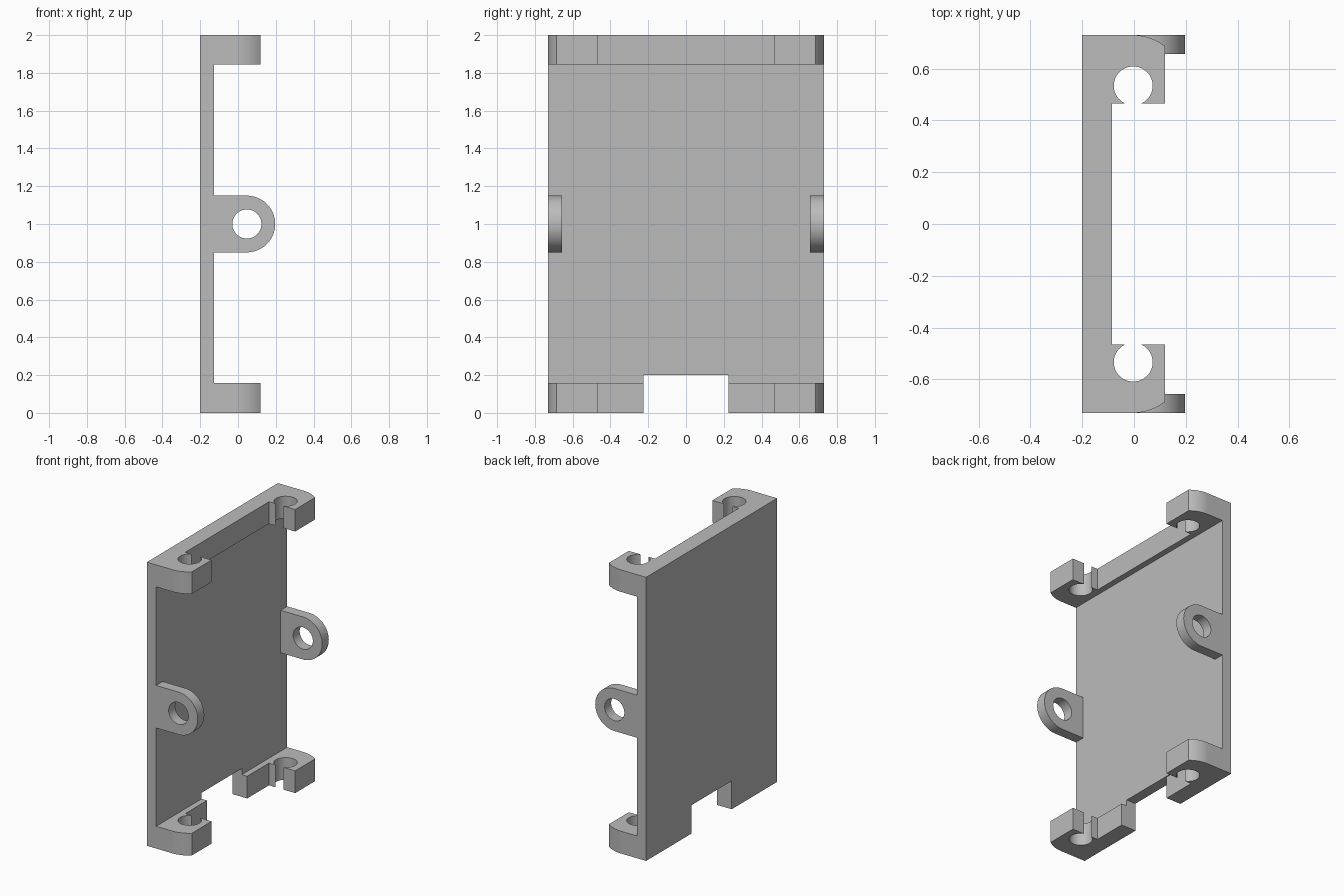
import bpy, bmesh
from math import sin, cos, asin, acos, radians, pi
from mathutils import Vector

cube = bpy.data.objects.get("Cube")
if cube:
    bpy.data.objects.remove(cube, do_unlink=True)

grey = bpy.data.materials.new("plain grey")
grey.use_nodes = True
grey.diffuse_color = (0.5, 0.5, 0.5, 1)
grey.node_tree.nodes["Principled BSDF"].inputs["Base Color"].default_value = (0.5, 0.5, 0.5, 1)

BACK, FRONT, SIDE, TOP = -0.2, 0.12, 0.73, 2.0


def arc(cx, cy, r, start, end, n):
    """Points along an arc, angles in radians."""
    return [(cx + r * cos(start + (end - start) * i / n),
             cy + r * sin(start + (end - start) * i / n)) for i in range(n + 1)]


def prism(name, outline, place, sweep):
    """Extrude a flat outline along a sweep vector."""
    bm = bmesh.new()
    face = bm.faces.new([bm.verts.new(place(*p)) for p in outline])
    out = bmesh.ops.extrude_face_region(bm, geom=[face])
    moved = [v for v in out["geom"] if isinstance(v, bmesh.types.BMVert)]
    bmesh.ops.translate(bm, verts=moved, vec=Vector(sweep))
    bmesh.ops.recalc_face_normals(bm, faces=bm.faces)
    mesh = bpy.data.meshes.new(name)
    bm.to_mesh(mesh)
    bm.free()
    mesh.materials.append(grey)
    obj = bpy.data.objects.new(name, mesh)
    bpy.context.collection.objects.link(obj)
    return obj


def box(name, x0, x1, y0, y1, z0, z1):
    return prism(name, [(x0, y0), (x1, y0), (x1, y1), (x0, y1)],
                 lambda x, y: (x, y, z0), (0, 0, z1 - z0))


def combine(target, tool, operation):
    """Apply a boolean and discard the tool."""
    mod = target.modifiers.new(operation, 'BOOLEAN')
    mod.operation, mod.object, mod.solver = operation, tool, 'EXACT'
    bpy.context.view_layer.objects.active = target
    bpy.ops.object.modifier_apply(modifier=mod.name)
    bpy.data.objects.remove(tool, do_unlink=True)


# Rail half outline: rounded outer corner and a round socket open to the inside
cx, cy, r = -0.003, 0.534, 0.075
lip, inner = 0.466, -0.085
opening = asin((cy - lip) / r)
corner_r = SIDE - cy
corner = arc(cx, cy, corner_r, acos((FRONT - cx) / corner_r), pi / 2, 12)
socket = arc(cx, cy, r, -opening, pi + opening, 40)
half = [(BACK, SIDE)] + corner[::-1] + [(FRONT, lip)] + socket + [(inner, lip)]
rail_outline = half + [(x, -y) for x, y in reversed(half)]

# Back plate with the two rails
bracket = box("bracket", BACK, -0.127, -SIDE, SIDE, 0, TOP)
for name, z0, z1 in (("bottom_rail", 0, 0.157), ("top_rail", 1.845, TOP)):
    rail = prism(name, rail_outline, lambda x, y: (x, y, z0), (0, 0, z1 - z0))
    combine(bracket, rail, 'UNION')

# Side ears with round ends
ex, ez = 0.047, 1.0
ear_r = 0.15
ear_outline = [(BACK, ez - ear_r)] + arc(ex, ez, ear_r, -pi / 2, pi / 2, 40) + [(BACK, ez + ear_r)]
for name, y0 in (("front_ear", -SIDE), ("rear_ear", SIDE - 0.073)):
    ear = prism(name, ear_outline, lambda x, z: (x, y0, z), (0, 0.073, 0))
    combine(bracket, ear, 'UNION')

# Pin hole through both ears
pin = prism("pin_hole", arc(ex, ez, 0.077, 0, 2 * pi, 40)[:-1],
            lambda x, z: (x, -1, z), (0, 2, 0))
combine(bracket, pin, 'DIFFERENCE')

# Notch in the bottom edge
combine(bracket, box("notch", -0.4, 0.4, -0.224, 0.224, -0.1, 0.2), 'DIFFERENCE')

# Smooth the curved walls, keep the edges crisp
bpy.ops.object.select_all(action='DESELECT')
bracket.select_set(True)
bpy.context.view_layer.objects.active = bracket
bpy.ops.object.shade_smooth_by_angle(angle=radians(25))
